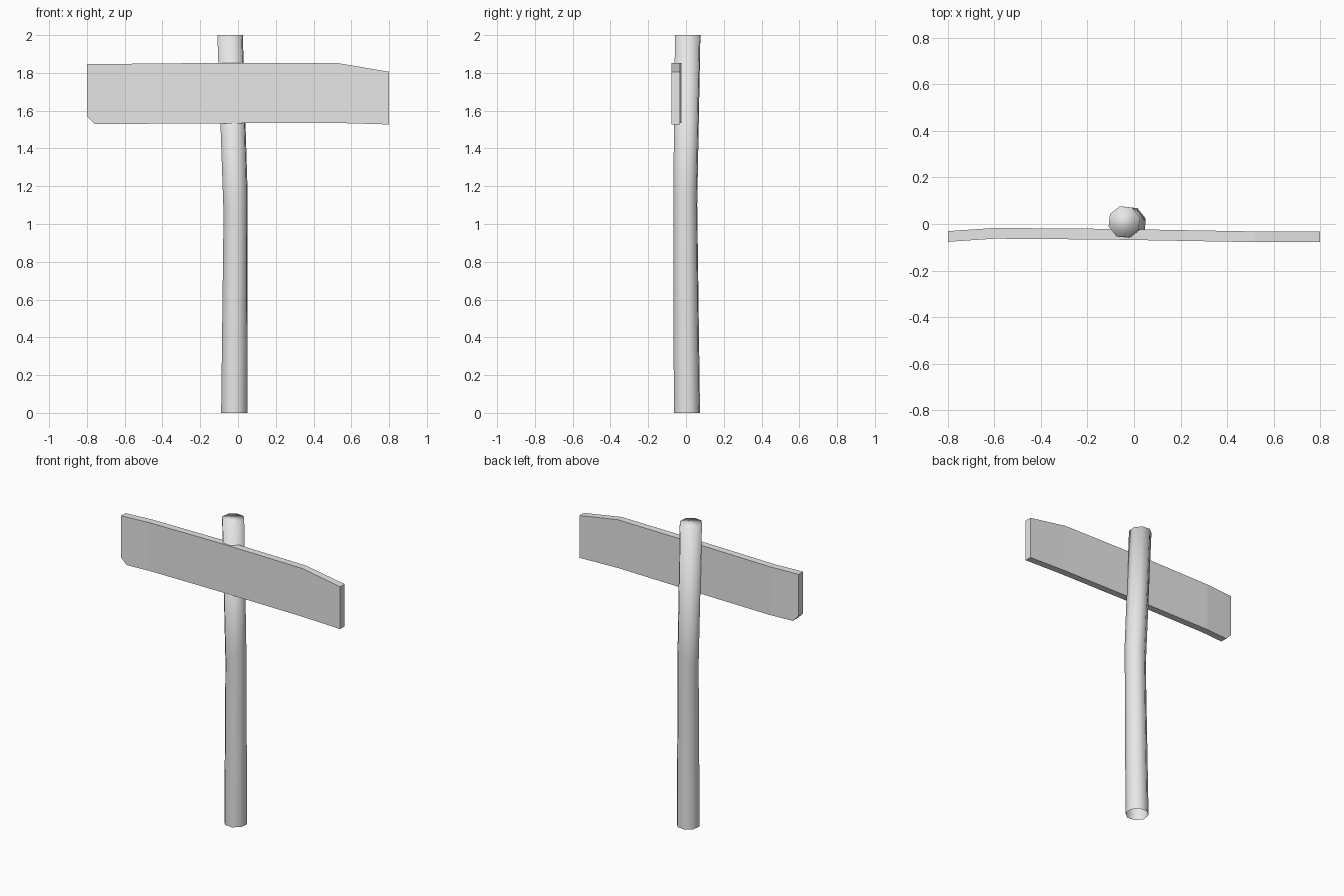
import bpy, bmesh
from math import cos, sin, radians

cube = bpy.data.objects.get("Cube")
if cube:
    bpy.data.objects.remove(cube)

grey = bpy.data.materials.new("weathered grey")
grey.use_nodes = True
colour = (0.8, 0.8, 0.8, 1)
grey.diffuse_color = colour
grey.node_tree.nodes["Principled BSDF"].inputs["Base Color"].default_value = colour


def loft(name, rings, cap_start, smooth):
    """Skin a list of equal-length rings and close their ends."""
    bm = bmesh.new()
    loops = [[bm.verts.new(p) for p in ring] for ring in rings]
    count = len(loops[0])
    for a, b in zip(loops, loops[1:]):
        for i in range(count):
            j = (i + 1) % count
            bm.faces.new((a[i], a[j], b[j], b[i]))
    if cap_start:
        bm.faces.new(loops[0][::-1])
    bm.faces.new(loops[-1])
    bmesh.ops.recalc_face_normals(bm, faces=bm.faces)
    for f in bm.faces:
        f.smooth = smooth
    mesh = bpy.data.meshes.new(name)
    bm.to_mesh(mesh)
    bm.free()
    mesh.materials.append(grey)
    obj = bpy.data.objects.new(name, mesh)
    bpy.context.collection.objects.link(obj)
    return obj


def post_ring(cx, cy, z, radius, tilt=0):
    points = []
    for i in range(8):
        a = radians(16 + i * 45)
        x, y = radius * cos(a), radius * sin(a)
        points.append((cx + x, cy + y, z + tilt * x))
    return points


# Bent eight-sided post, open underneath
loft("post", [
    post_ring(-0.02, 0.005, 0, 0.072),
    post_ring(-0.013, -0.004, 1.12, 0.066, 1.0),
    post_ring(-0.042, 0.009, 2, 0.070),
], cap_start=False, smooth=True)

# Slightly warped board with clipped corners: x, front y, bottom z, top z
stations = [
    (-0.80, -0.077, 1.57, 1.846),
    (-0.76, -0.074, 1.53, 1.847),
    (-0.60, -0.063, 1.53, 1.848),
    (-0.10, -0.067, 1.533, 1.853),
    (0.52, -0.078, 1.535, 1.853),
    (0.80, -0.078, 1.527, 1.806),
]
thick = 0.046
loft("sign_board", [
    [(x, y, low), (x, y + thick, low), (x, y + thick, high), (x, y, high)]
    for x, y, low, high in stations
], cap_start=True, smooth=False)
